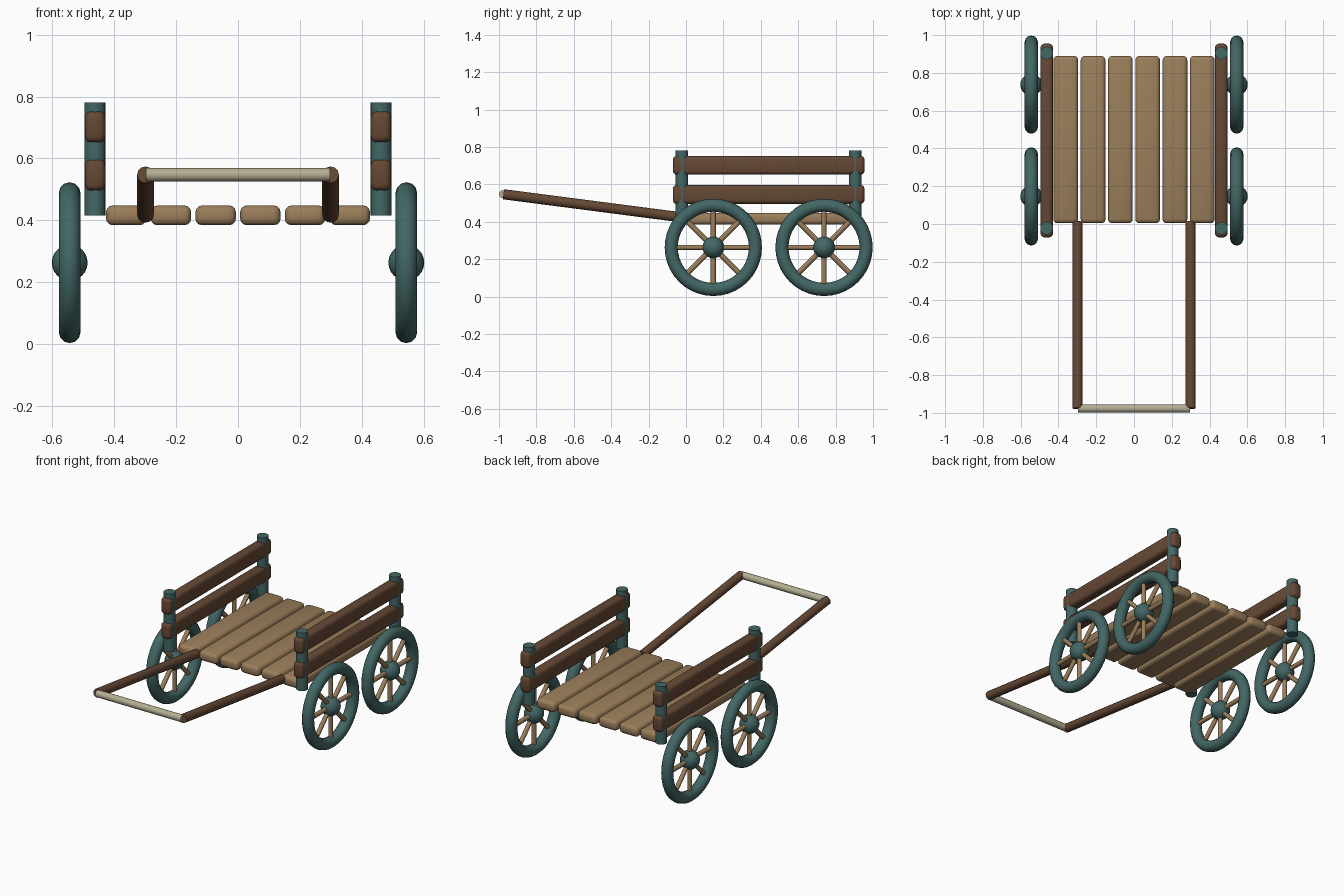
import bpy
import math
from mathutils import Vector

cube = bpy.data.objects.get("Cube")
if cube:
    bpy.data.objects.remove(cube, do_unlink=True)


def material(name, rgb):
    m = bpy.data.materials.new(name)
    m.use_nodes = True
    m.diffuse_color = (*rgb, 1)
    m.node_tree.nodes["Principled BSDF"].inputs["Base Color"].default_value = (*rgb, 1)
    return m


TEAL = material("teal paint", (0.055, 0.135, 0.13))
BROWN = material("dark brown wood", (0.13, 0.065, 0.035))
TAN = material("tan wood", (0.33, 0.21, 0.105))
PALE = material("pale wood", (0.46, 0.42, 0.29))


def finish(name, mat, angle=40):
    obj = bpy.context.object
    obj.name = name
    obj.data.materials.append(mat)
    bpy.ops.object.shade_smooth_by_angle(angle=math.radians(angle))
    return obj


def board(name, mat, center, size, bevel):
    """Box with softly rounded edges."""
    bpy.ops.mesh.primitive_cube_add(size=1, location=center)
    obj = bpy.context.object
    obj.scale = size
    bpy.ops.object.transform_apply(location=False, rotation=False, scale=True)
    mod = obj.modifiers.new("rounded edges", "BEVEL")
    mod.width = bevel
    mod.segments = 3
    bpy.ops.object.modifier_apply(modifier=mod.name)
    return finish(name, mat)


def rod(name, mat, start, end, radius, sides=12):
    """Cylinder between two points."""
    a, b = Vector(start), Vector(end)
    bpy.ops.mesh.primitive_cylinder_add(vertices=sides, radius=radius,
                                        depth=(b - a).length, location=(a + b) / 2)
    bpy.context.object.rotation_euler = (b - a).to_track_quat("Z", "Y").to_euler()
    return finish(name, mat)


def wheel(label, x, y):
    """Rim, hub and eight spokes around an axle along x."""
    z = 0.263
    bpy.ops.mesh.primitive_torus_add(location=(x, y, z), rotation=(0, math.pi / 2, 0),
                                     major_radius=0.225, minor_radius=0.035,
                                     major_segments=40, minor_segments=12)
    finish(label + "_wheel_rim", TEAL)
    bpy.ops.mesh.primitive_uv_sphere_add(segments=20, ring_count=12, radius=0.058,
                                         location=(x, y, z))
    finish(label + "_wheel_hub", TEAL)
    for i in range(4):
        a = i * math.pi / 4
        dy, dz = 0.22 * math.cos(a), 0.22 * math.sin(a)
        rod(f"{label}_wheel_spoke_pair_{i + 1}", TAN,
            (x, y - dy, z - dz), (x, y + dy, z + dz), 0.014, 10)


# Floor planks
for i in range(6):
    board(f"floor_plank_{i + 1}", TAN, ((i - 2.5) * 0.1445, 0.447, 0.416),
          (0.131, 0.886, 0.064), 0.022)

for side, s in (("left", 1), ("right", -1)):
    # Side posts and rails
    for end, y in (("front", -0.022), ("back", 0.905)):
        rod(f"{side}_{end}_post", TEAL, (s * 0.462, y, 0.415), (s * 0.462, y, 0.78), 0.034, 16)
    for level, z in (("lower", 0.546), ("upper", 0.702)):
        board(f"{side}_{level}_rail", BROWN, (s * 0.462, 0.442, z),
              (0.066, 1.025, 0.1), 0.02)
    # Wheels
    for end, y in (("front", 0.146), ("back", 0.738)):
        wheel(f"{side}_{end}", s * 0.544, y)
    # Pull shafts
    rod(f"{side}_shaft", BROWN, (s * 0.299, 0.012, 0.419), (s * 0.299, -0.976, 0.547), 0.027)

# Handle bar between the shafts
rod("handle_bar", PALE, (-0.297, -0.977, 0.547), (0.297, -0.977, 0.547), 0.022)
